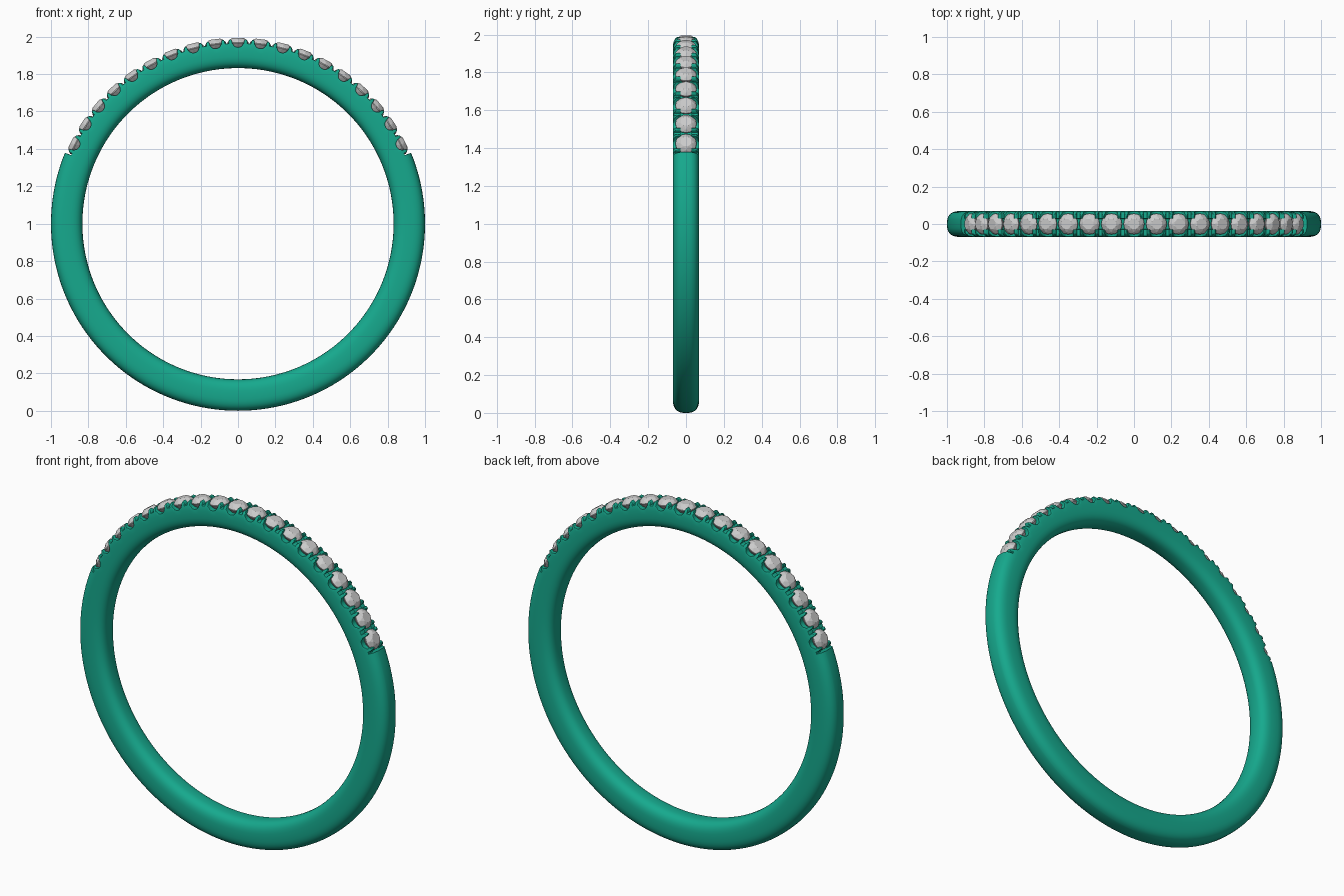
import bpy, bmesh, math
from mathutils import Matrix, Vector

if "Cube" in bpy.data.objects:
    bpy.data.objects.remove(bpy.data.objects["Cube"])

CZ, R_IN, R_OUT, HALF_W = 1.0, 0.832, 1.0, 0.07
COUNT, PITCH = 19, math.radians(7.12)
R_SET = 0.98

green = bpy.data.materials.new("band_green")
green.diffuse_color = (0.008, 0.40, 0.27, 1)
green.use_nodes = True
green.node_tree.nodes["Principled BSDF"].inputs["Base Color"].default_value = green.diffuse_color


def add_object(name, bm, mat=None):
    bmesh.ops.recalc_face_normals(bm, faces=bm.faces[:])
    mesh = bpy.data.meshes.new(name)
    bm.to_mesh(mesh)
    bm.free()
    ob = bpy.data.objects.new(name, mesh)
    bpy.context.collection.objects.link(ob)
    if mat:
        mesh.materials.append(mat)
    return ob


# rounded cross-section of the band as (y, r), with extra points for the channel walls
def band_section(n=40, e=2.8):
    mid, hh = (R_IN + R_OUT) / 2, (R_OUT - R_IN) / 2
    pts = []
    for i in range(n):
        a = 2 * math.pi * i / n
        c, s = math.cos(a), math.sin(a)
        y = HALF_W * math.copysign(abs(c) ** (2 / e), c)
        r = mid + hh * math.copysign(abs(s) ** (2 / e), s)
        pts.append((y, r))
    top = [p for p in pts if p[1] > mid + 0.001]
    rest = [p for p in pts if p[1] <= mid + 0.001]
    for y in (0.028, 0.031):
        r = mid + hh * (1 - (y / HALF_W) ** e) ** (1 / e)
        top += [(y, r), (-y, r)]
    top.sort(key=lambda p: -p[0])
    left = [p for p in rest if p[0] < 0 and p[1] > mid - 0.001]
    right = [p for p in rest if p[0] > 0 and p[1] > mid - 0.001]
    low = sorted((p for p in rest if p[1] <= mid - 0.001), key=lambda p: p[0])
    return right + top + left + low


# height limit of the band over half a stone pitch: scallop, prong, notch
HALF = [(0, .943), (.012, .945), (.022, .951), (.029, .962), (.0325, .976),
        (.036, .984), (.041, .987), (.046, .984), (.050, .976), (.0515, .966)]
steps = []
for k in range(COUNT):
    centre = (k - (COUNT - 1) / 2) * PITCH
    steps += [(centre - u / R_SET, lim) for u, lim in reversed(HALF)]
    steps += [(centre + u / R_SET, lim) for u, lim in HALF[1:]]
edge = COUNT / 2 * PITCH
steps = [(-edge - .0015, 2), (-edge, .964)] + steps + [(edge, .964), (edge + .0015, 2)]
PLAIN = 96
span = 2 * math.pi - 2 * (edge + .0015)
steps += [(edge + .0015 + span * i / PLAIN, 2) for i in range(1, PLAIN)]

# band swept around the circle, cut down by the limit in the set part
section = band_section()
bm = bmesh.new()
rings = []
for t, lim in steps:
    ring = []
    for y, r in section:
        if r > 0.92:
            r = min(r, lim)
            if abs(y) < 0.0295 and lim < 1.5:
                r = min(r, 0.95)
        ring.append(bm.verts.new((r * math.sin(t), y, CZ + r * math.cos(t))))
    rings.append(ring)
n = len(section)
for a, b in zip(rings, rings[1:] + rings[:1]):
    for i in range(n):
        bm.faces.new((a[i], a[(i + 1) % n], b[(i + 1) % n], b[i]))
band = add_object("ring_band", bm, green)
bpy.context.view_layer.objects.active = band
band.select_set(True)
bpy.ops.object.shade_smooth_by_angle(angle=math.radians(35))


# faceted round stone: table, crown, girdle and pointed pavilion
def add_stone(bm, mat):
    def loop(rad, h, sides, off):
        return [Vector((rad * math.cos(2 * math.pi * (i + off) / sides),
                        rad * math.sin(2 * math.pi * (i + off) / sides), h))
                for i in range(sides)]
    pts = (loop(.030, .994, 8, .5) + loop(.045, .984, 8, 0) + loop(.056, .970, 16, 0)
           + loop(.056, .965, 16, 0) + loop(.035, .938, 8, .5) + [Vector((0, 0, .905))])
    tmp = bmesh.new()
    for p in pts:
        tmp.verts.new(p)
    bmesh.ops.convex_hull(tmp, input=tmp.verts[:])
    tmp.transform(mat)
    mesh = bpy.data.meshes.new("stone_tmp")
    tmp.to_mesh(mesh)
    tmp.free()
    bm.from_mesh(mesh)
    bpy.data.meshes.remove(mesh)


# row of stones along the top
bm = bmesh.new()
for k in range(COUNT):
    t = (k - (COUNT - 1) / 2) * PITCH
    add_stone(bm, Matrix.Translation((0, 0, CZ)) @ Matrix.Rotation(t, 4, 'Y'))
add_object("stones", bm)
